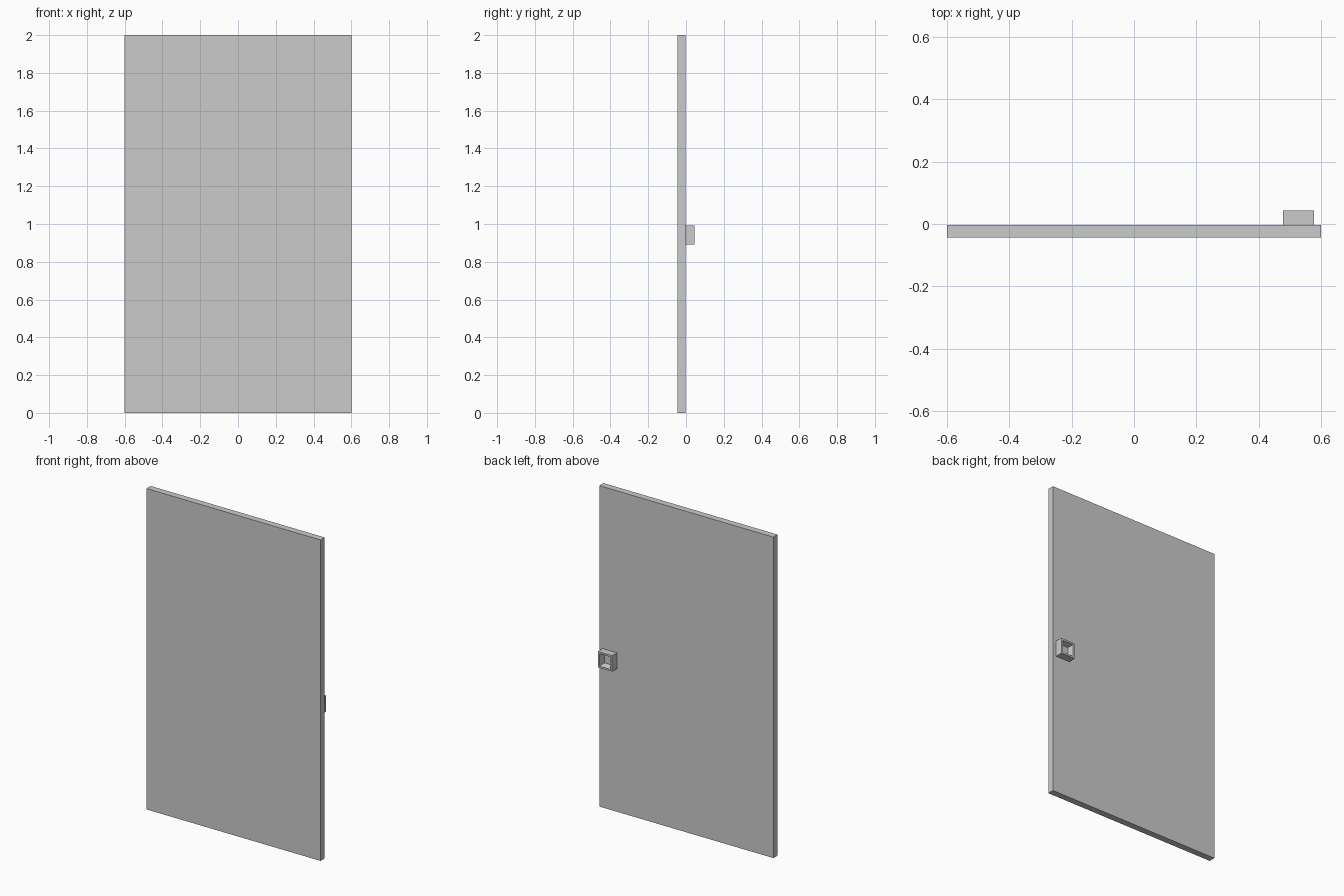
import bpy, bmesh

if "Cube" in bpy.data.objects:
    bpy.data.objects.remove(bpy.data.objects["Cube"])


def box(name, lo, hi):
    """Axis-aligned box from two corners, as an object plus an open bmesh."""
    mesh = bpy.data.meshes.new(name)
    obj = bpy.data.objects.new(name, mesh)
    bpy.context.collection.objects.link(obj)
    bm = bmesh.new()
    bmesh.ops.create_cube(bm, size=1)
    for v in bm.verts:
        for i in range(3):
            v.co[i] = hi[i] if v.co[i] > 0 else lo[i]
    return obj, bm


def finish(obj, bm):
    bm.normal_update()
    bm.to_mesh(obj.data)
    bm.free()


BACK = -0.003   # y of the door's rear face

# Door slab
finish(*box("door_panel", (-0.6, -0.044, 0), (0.6, BACK, 2)))

# Square pull handle on the rear face, with a tapered recess
pull, bm = box("door_pull", (0.478, BACK, 0.891), (0.577, 0.044, 0.991))
bm.normal_update()
face = next(f for f in bm.faces if f.normal.y > 0.9)
bmesh.ops.inset_region(bm, faces=[face], thickness=0.016)
bmesh.ops.inset_region(bm, faces=[face], thickness=0.012)
for v in face.verts:
    v.co.y = 0.008
finish(pull, bm)
